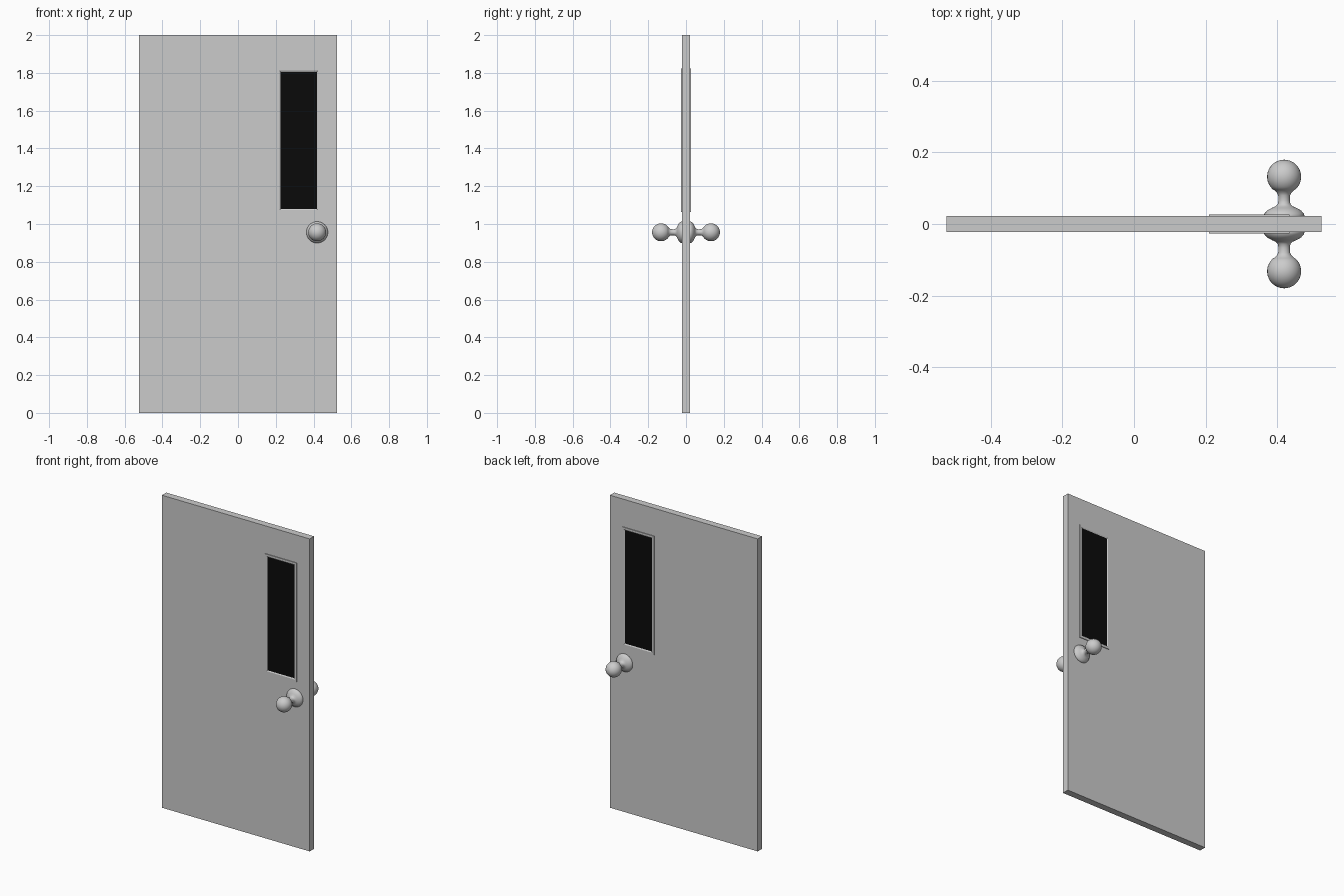
import bpy, bmesh, math

if "Cube" in bpy.data.objects:
    bpy.data.objects.remove(bpy.data.objects["Cube"])

T = 0.022                        # half thickness of the door
KX, KZ = 0.419, 0.956            # knob axis
WX0, WX1, WZ0, WZ1 = 0.226, 0.417, 1.08, 1.806   # glass opening


def finish(bm, name, mirror=False, smooth=False):
    bmesh.ops.recalc_face_normals(bm, faces=bm.faces)
    me = bpy.data.meshes.new(name)
    bm.to_mesh(me)
    bm.free()
    ob = bpy.data.objects.new(name, me)
    bpy.context.collection.objects.link(ob)
    bpy.ops.object.select_all(action='DESELECT')
    ob.select_set(True)
    bpy.context.view_layer.objects.active = ob
    if smooth:
        bpy.ops.object.shade_smooth_by_angle(angle=math.radians(40))
    if mirror:
        mod = ob.modifiers.new("both_sides", 'MIRROR')
        mod.use_axis = (False, True, False)
        mod.use_mirror_merge = False
    return ob


def box(name, x0, x1, y0, y1, z0, z1):
    bm = bmesh.new()
    bmesh.ops.create_cube(bm, size=1)
    for v in bm.verts:
        v.co.x = x0 + (v.co.x + 0.5) * (x1 - x0)
        v.co.y = y0 + (v.co.y + 0.5) * (y1 - y0)
        v.co.z = z0 + (v.co.z + 0.5) * (z1 - z0)
    return finish(bm, name)


def bridge_rings(bm, rings):
    for a, b in zip(rings, rings[1:]):
        for i in range(len(a)):
            j = (i + 1) % len(a)
            bm.faces.new((a[i], a[j], b[j], b[i]))


# Door slab
box("door_panel", -0.523, 0.523, -T, T, 0, 2)

# Dark glass, just proud of the slab on both faces
glass = box("window_glass", WX0, WX1, -T - 0.001, T + 0.001, WZ0, WZ1)
black = bpy.data.materials.new("black_glass")
black.diffuse_color = (0.003, 0.003, 0.003, 1)
black.use_nodes = True
black.node_tree.nodes["Principled BSDF"].inputs["Base Color"].default_value = black.diffuse_color
glass.data.materials.append(black)

# Window frame: raised moulding with a sloping inner edge
bm = bmesh.new()
rings = []
for grow, y in ((0.017, T - 0.004), (0.017, 0.0265), (0.006, 0.0265), (0, T + 0.001), (0, T - 0.004)):
    x0, x1, z0, z1 = WX0 - grow, WX1 + grow, WZ0 - grow, WZ1 + grow
    rings.append([bm.verts.new((x, -y, z)) for x, z in
                  ((x0, z0), (x1, z0), (x1, z1), (x0, z1))])
bridge_rings(bm, rings + rings[:1])
finish(bm, "window_frame", mirror=True)

# Door knob: turned rose, neck and ball (radius, distance from door centre)
profile = [(0.055, 0.016), (0.057, T), (0.055, 0.029), (0.047, 0.038),
           (0.034, 0.045), (0.023, 0.050), (0.0175, 0.056), (0.016, 0.066),
           (0.0165, 0.080), (0.020, 0.087), (0.028, 0.095)]
R, CY = 0.0475, 0.132
start = math.radians(138)
for i in range(13):
    a = start * (1 - i / 13)
    profile.append((R * math.sin(a), CY + R * math.cos(a)))
SEG = 32
bm = bmesh.new()
rings = [[bm.verts.new((KX + r * math.cos(k * math.tau / SEG), -d,
                        KZ + r * math.sin(k * math.tau / SEG)))
          for k in range(SEG)] for r, d in profile]
bridge_rings(bm, rings)
tip = bm.verts.new((KX, -CY - R, KZ))
for k in range(SEG):
    bm.faces.new((rings[-1][k], rings[-1][(k + 1) % SEG], tip))
bm.faces.new(rings[0])
finish(bm, "door_knob", mirror=True, smooth=True)
